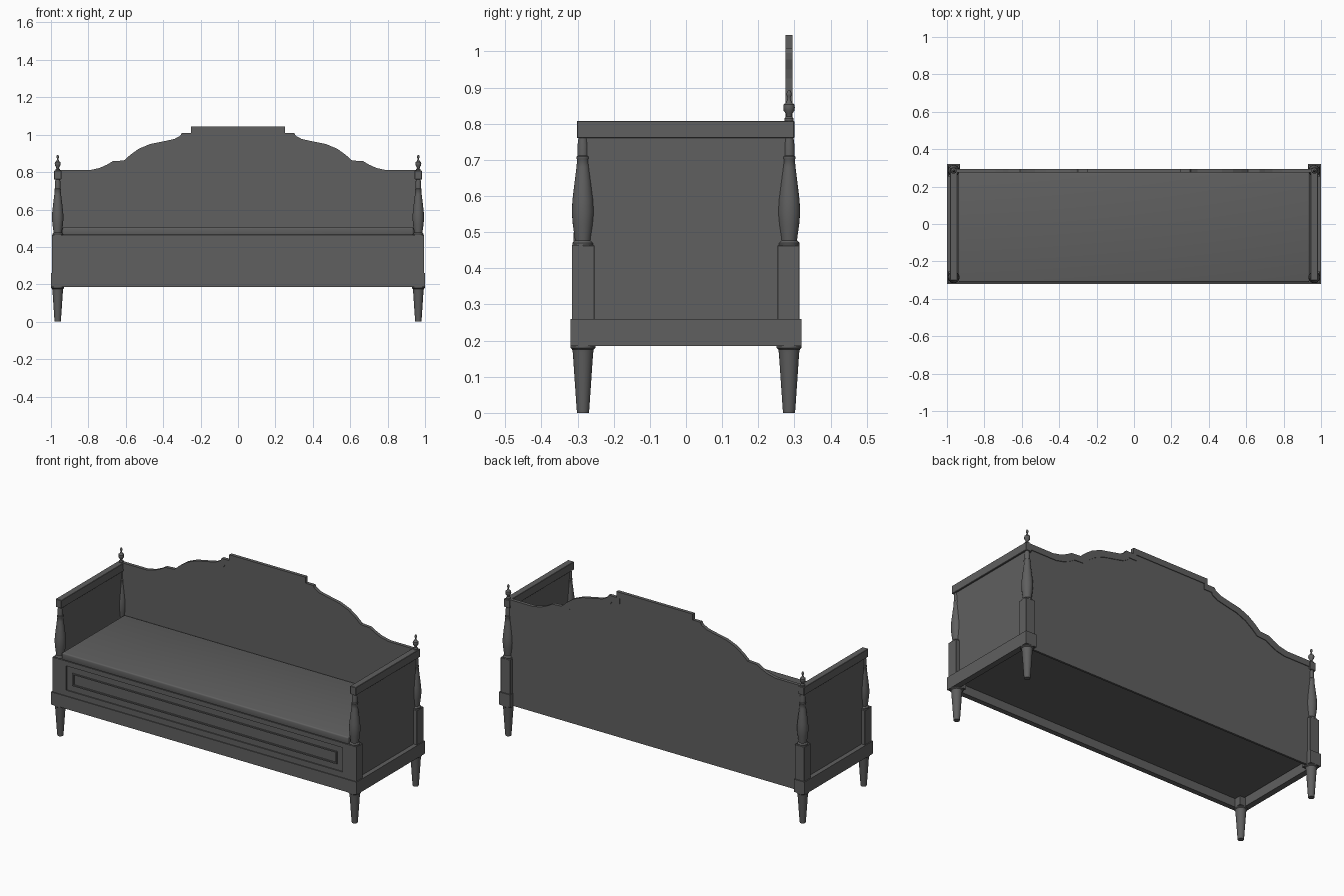
import bpy, bmesh, math

if "Cube" in bpy.data.objects:
    bpy.data.objects.remove(bpy.data.objects["Cube"])

mat = bpy.data.materials.new("charcoal paint")
mat.diffuse_color = (0.115, 0.115, 0.115, 1)
mat.use_nodes = True
mat.node_tree.nodes["Principled BSDF"].inputs["Base Color"].default_value = mat.diffuse_color


def finish(bm, name, smooth=False):
    bmesh.ops.recalc_face_normals(bm, faces=bm.faces)
    me = bpy.data.meshes.new(name)
    bm.to_mesh(me)
    bm.free()
    me.materials.append(mat)
    ob = bpy.data.objects.new(name, me)
    bpy.context.collection.objects.link(ob)
    if smooth:
        bpy.ops.object.select_all(action='DESELECT')
        ob.select_set(True)
        bpy.context.view_layer.objects.active = ob
        bpy.ops.object.shade_smooth_by_angle(angle=math.radians(40))
    return ob


def box_bm(lo, hi):
    bm = bmesh.new()
    bmesh.ops.create_cube(bm, size=1)
    for v in bm.verts:
        v.co = [(a + b) / 2 + c * (b - a) for a, b, c in zip(lo, hi, v.co)]
    return bm


def box(name, x0, x1, y0, y1, z0, z1, bevel=0.0, segments=1):
    bm = box_bm((min(x0, x1), y0, z0), (max(x0, x1), y1, z1))
    if bevel:
        bmesh.ops.bevel(bm, geom=bm.edges[:], offset=bevel, segments=segments,
                        profile=0.5, affect='EDGES')
    return finish(bm, name, segments > 1)


def lathe(name, x, y, profile, n=24):
    bm = bmesh.new()
    rings = [[bm.verts.new((x + r * math.cos(math.tau * i / n),
                            y + r * math.sin(math.tau * i / n), z))
              for i in range(n)] for r, z in profile]
    for a, b in zip(rings, rings[1:]):
        for i in range(n):
            j = (i + 1) % n
            bm.faces.new((a[i], a[j], b[j], b[i]))
    bm.faces.new(rings[0])
    bm.faces.new(rings[-1])
    return finish(bm, name, True)


LEG = [(.016, 0), (.0175, .01), (.028, .165), (.030, .176), (.035, .18), (.035, .187)]
POST = [(.029, .463), (.029, .470), (.022, .477), (.023, .485), (.028, .52),
        (.031, .555), (.029, .59), (.023, .64), (.018, .68), (.016, .70),
        (.018, .703), (.018, .709), (.015, .712), (.015, .74), (.012, .765)]
FINIAL = [(.013, .808), (.013, .814), (.007, .820), (.009, .828), (.015, .836),
          (.016, .845), (.015, .853), (.008, .858), (.005, .866), (.004, .872),
          (.007, .879), (.007, .884), (.003, .892)]

# Corner legs, blocks and turned posts
for sx in (-1, 1):
    side = "left" if sx < 0 else "right"
    for sy in (-1, 1):
        tag = side + ("_front" if sy < 0 else "_back")
        x, y = .964 * sx, .285 * sy
        lathe(tag + "_leg", x, y, LEG)
        lathe(tag + "_post", x, y, POST)
        ys = sorted((.253 * sy, .314 * sy))
        box(tag + "_post_block", .932 * sx, .995 * sx, *ys, .255, .464, .002)
        ys = sorted((.25 * sy, .32 * sy))
        box(tag + "_base_block", .93 * sx, sx, *ys, .185, .26)
    lathe(side + "_finial", .964 * sx, .285, FINIAL)
    # End panel with its top rail and base rail
    box(side + "_end_panel", .955 * sx, .973 * sx, -.285, .285, .24, .77)
    box(side + "_arm_rail", .945 * sx, .983 * sx, -.302, .30, .76, .808, .002)
    box(side + "_base_rail", .965 * sx, sx, -.32, .32, .185, .26)

box("front_base_rail", -1, 1, -.32, -.29, .185, .26)
box("seat_board", -.96, .96, -.30, .285, .235, .46)
box("cushion", -.938, .938, -.311, .277, .462, .505, .008, 3)

# Front panel with stepped rectangular moulding
bm = box_bm((-.995, -.315, .258), (.995, -.285, .465))
face = min(bm.faces, key=lambda f: f.calc_center_median().y)


def sink(fr, x, z0, z1, dy):
    """Cut a rectangle into the face and move it in or out."""
    bmesh.ops.inset_individual(bm, faces=[fr], thickness=.01)
    for v in fr.verts:
        v.co.x = math.copysign(x, v.co.x)
        v.co.z = z1 if v.co.z > .362 else z0
    res = bmesh.ops.extrude_discrete_faces(bm, faces=[fr])["faces"][0]
    for v in res.verts:
        v.co.y += dy
    return res


face = sink(face, .905, .293, .437, .007)
face = sink(face, .866, .328, .402, -.006)
face = sink(face, .858, .335, .395, .008)
finish(bm, "front_panel")

# Shaped back outline, right half from the centre outwards
HALF = [(.25, 1.045), (.25, 1.01), (.30, 1.01), (.308, .995), (.34, .977),
        (.40, .964), (.47, .95), (.53, .925), (.575, .893), (.61, .862),
        (.67, .858), (.70, .84), (.74, .822), (.795, .81), (.96, .81)]
top = [(-x, z) for x, z in reversed(HALF)] + HALF
low = [(x - math.copysign(.02 if abs(x) < .9 else 0, x), z - .035) for x, z in top]


def strip(name, upper, lower, y0, y1):
    bm = bmesh.new()
    rows = [[bm.verts.new((x, y, z)) for x, z in line]
            for line, y in ((upper, y0), (lower, y0), (lower, y1), (upper, y1))]
    for i in range(len(upper) - 1):
        for k in range(4):
            a, b = rows[k], rows[(k + 1) % 4]
            bm.faces.new((a[i], a[i + 1], b[i + 1], b[i]))
    for i in (0, -1):
        bm.faces.new([r[i] for r in rows])
    return finish(bm, name)


# Back board and the raised trim along its top
strip("back_board", low, [(x, .185) for x, z in low], .279, .291)
strip("back_trim", top, low, .275, .295)
